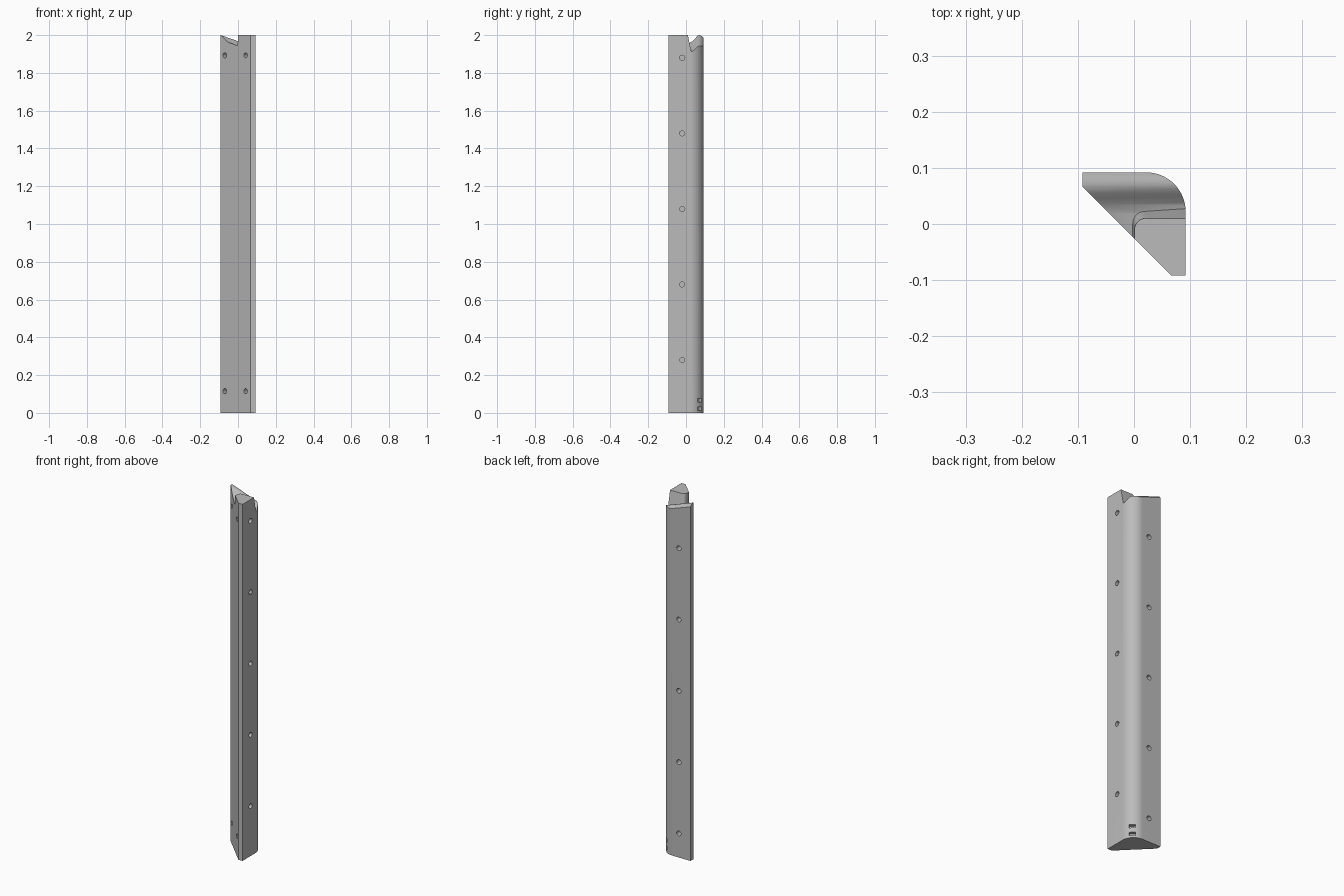
import bpy, bmesh, math
from mathutils import Vector, Matrix

if "Cube" in bpy.data.objects:
    bpy.data.objects.remove(bpy.data.objects["Cube"])

HALF, LIP, RADIUS, HEIGHT = 0.092, 0.067, 0.07, 2.0

grey = bpy.data.materials.new("plain grey")
grey.use_nodes = True
colour = (0.5, 0.5, 0.5, 1)
grey.diffuse_color = colour
grey.node_tree.nodes["Principled BSDF"].inputs["Base Color"].default_value = colour


def finish(bm, name):
    bmesh.ops.recalc_face_normals(bm, faces=bm.faces)
    mesh = bpy.data.meshes.new(name)
    bm.to_mesh(mesh)
    bm.free()
    mesh.materials.append(grey)
    obj = bpy.data.objects.new(name, mesh)
    bpy.context.collection.objects.link(obj)
    return obj


def prism(name, lower, upper, z0, z1):
    bm = bmesh.new()
    a = [bm.verts.new((x, y, z0)) for x, y in lower]
    b = [bm.verts.new((x, y, z1)) for x, y in upper]
    bm.faces.new(a)
    bm.faces.new(b)
    n = len(a)
    for i in range(n):
        j = (i + 1) % n
        bm.faces.new((a[i], a[j], b[j], b[i]))
    return finish(bm, name)


def arc(cx, cy, r, start, end, steps):
    angles = [math.radians(start + (end - start) * i / steps) for i in range(steps + 1)]
    return [(cx + r * math.cos(t), cy + r * math.sin(t)) for t in angles]


def subtract(target, cutter):
    cutter.hide_render = True
    mod = target.modifiers.new("cut", "BOOLEAN")
    mod.operation, mod.solver, mod.object = "DIFFERENCE", "EXACT", cutter
    bpy.ops.object.select_all(action="DESELECT")
    bpy.context.view_layer.objects.active = target
    target.select_set(True)
    bpy.ops.object.modifier_apply(modifier=mod.name)
    bpy.data.objects.remove(cutter)


# Post with a triangular section and one large rounded corner
centre = HALF - RADIUS
section = [(-HALF, HALF), (-HALF, LIP), (LIP, -HALF), (HALF, -HALF)]
section += arc(centre, centre, RADIUS, 0, 90, 20)
post = prism("corner_post", section, section, 0, HEIGHT)

# Rolled end cut: a wavy profile swept along a falling line
SLOPE, REACH = 0.35, 0.13
drops = [(-REACH, 0.024), (0.02, 0.024), (0.035, 0.021), (0.045, 0.014),
         (0.055, 0.006), (0.063, 0.001), (0.07, 0), (0.078, 0.002),
         (0.085, 0.006), (0.092, 0.014), (REACH, 0.06)]
bm = bmesh.new()
ends = []
for x in (-REACH, REACH):
    ridge = HEIGHT - SLOPE * (x + HALF)
    loop = [bm.verts.new((x, y, ridge - d)) for y, d in drops]
    loop += [bm.verts.new((x, y, HEIGHT + 0.1)) for y in (REACH, -REACH)]
    bm.faces.new(loop)
    ends.append(loop)
for i in range(len(ends[0])):
    j = (i + 1) % len(ends[0])
    bm.faces.new((ends[0][i], ends[0][j], ends[1][j], ends[1][i]))
end_cut = finish(bm, "end_cut")


# Raised tongue that the end cut leaves standing
def tongue_outline(left, back):
    r = 0.02
    return ([(left, -REACH)] + arc(left + r, back - r, r, 180, 90, 8)
            + [(REACH * 1.2, back), (REACH * 1.2, -REACH * 1.2), (left, -REACH * 1.2)])


tongue = prism("tongue", tongue_outline(-0.006, 0.034), tongue_outline(0.001, 0.01),
               HEIGHT - 0.12, HEIGHT)
upper_tongue = prism("upper_tongue", tongue_outline(0.001, 0.01), tongue_outline(0.001, 0.01),
                     HEIGHT - 0.001, HEIGHT + 0.2)
subtract(end_cut, tongue)
subtract(end_cut, upper_tongue)
subtract(post, end_cut)


# Blind holes
def hole(x, y, z, normal, r=0.0135, depth=0.03, segments=20):
    bm = bmesh.new()
    turn = Vector(normal).to_track_quat("Z", "Y").to_matrix().to_4x4()
    bmesh.ops.create_cone(bm, cap_ends=True, segments=segments, radius1=r, radius2=r,
                          depth=2 * depth, matrix=Matrix.Translation((x, y, z)) @ turn)
    subtract(post, finish(bm, "hole_cutter"))


for i in range(5):
    hole(HALF, -0.02, 0.28 + 0.4 * i, (1, 0, 0))
    hole(-0.02, HALF, 0.135 + 0.4 * i, (0, 1, 0))
for z in (0.115, 1.893):
    for x in (-0.07, 0.04):
        hole(x, LIP - HALF - x, z, (-1, -1, 0))

# Two small slots low on the rounded corner
edge = centre + RADIUS * math.sqrt(0.5)
for z in (0.022, 0.066):
    bm = bmesh.new()
    place = Matrix.Translation((edge, edge, z)) @ Matrix.Rotation(math.radians(45), 4, "Z")
    bmesh.ops.create_cube(bm, size=1, matrix=place @ Matrix.Diagonal((0.04, 0.03, 0.019, 1)))
    subtract(post, finish(bm, "slot_cutter"))

bpy.ops.object.shade_smooth_by_angle(angle=math.radians(28))
